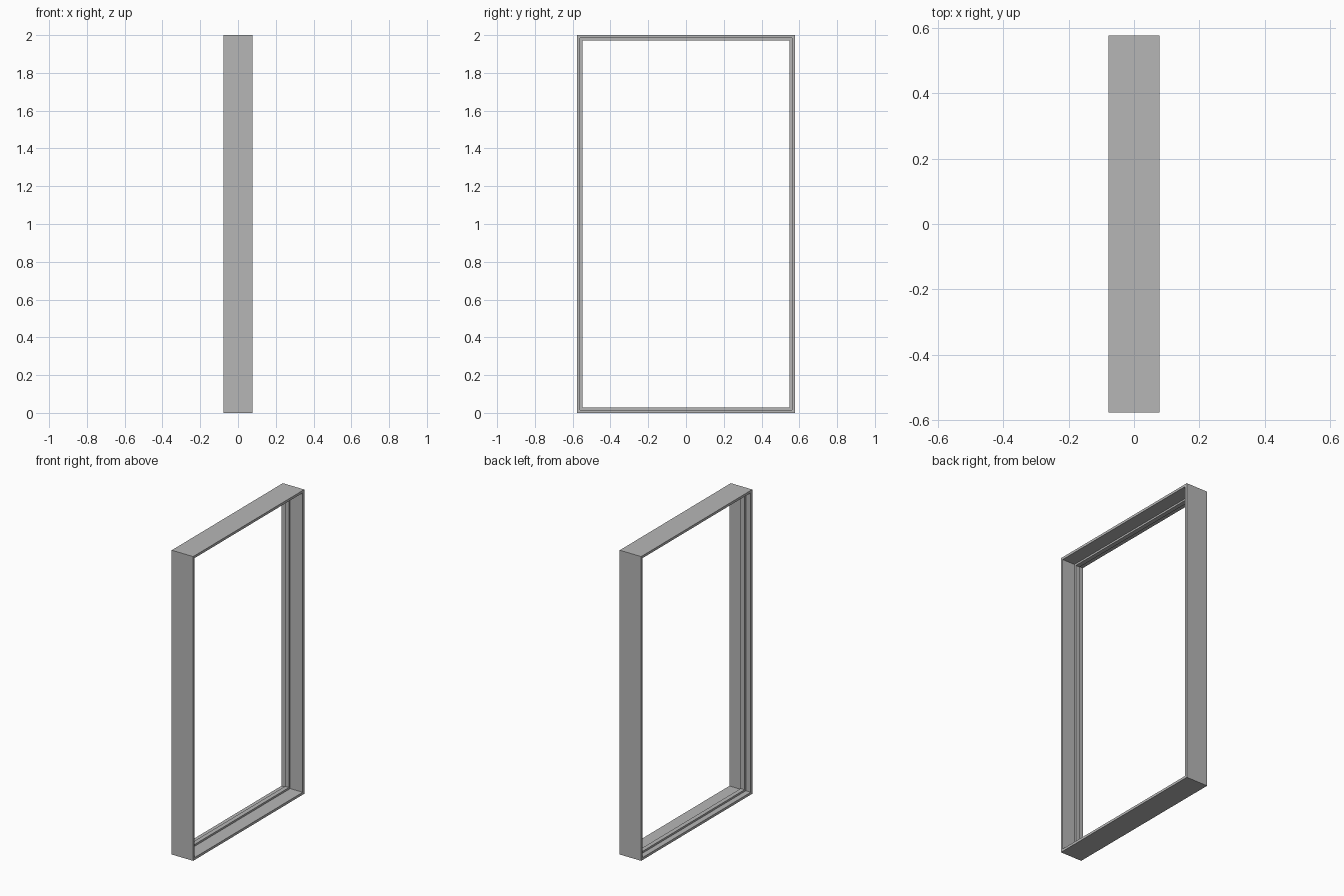
import bpy
import bmesh

cube = bpy.data.objects.get("Cube")
if cube:
    bpy.data.objects.remove(cube, do_unlink=True)

HALF_W, HEIGHT, HALF_D = 0.577, 2.0, 0.078
RIM, STOP = 0.016, 0.028

grey = bpy.data.materials.new("frame grey")
grey.use_nodes = True
colour = (0.47, 0.47, 0.47, 1)
grey.diffuse_color = colour
grey.node_tree.nodes["Principled BSDF"].inputs["Base Color"].default_value = colour

# Cross-section as (depth, inset from the outer edge), with a raised door stop
profile = [(-HALF_D, 0), (-HALF_D, RIM), (-0.042, RIM), (-0.042, STOP),
           (-0.013, STOP), (-0.013, RIM), (HALF_D, RIM), (HALF_D, 0)]

# Sweep the cross-section around the rectangle with mitred corners
bm = bmesh.new()
rings = []
for side, top in ((-1, 0), (1, 0), (1, 1), (-1, 1)):
    rings.append([bm.verts.new((x, side * (HALF_W - inset),
                                HEIGHT - inset if top else inset))
                  for x, inset in profile])
for i, ring in enumerate(rings):
    following = rings[(i + 1) % len(rings)]
    for j in range(len(profile)):
        k = (j + 1) % len(profile)
        bm.faces.new((ring[j], ring[k], following[k], following[j]))
bmesh.ops.recalc_face_normals(bm, faces=bm.faces)

mesh = bpy.data.meshes.new("door_frame")
bm.to_mesh(mesh)
bm.free()
mesh.materials.append(grey)
frame = bpy.data.objects.new("door_frame", mesh)
bpy.context.collection.objects.link(frame)
